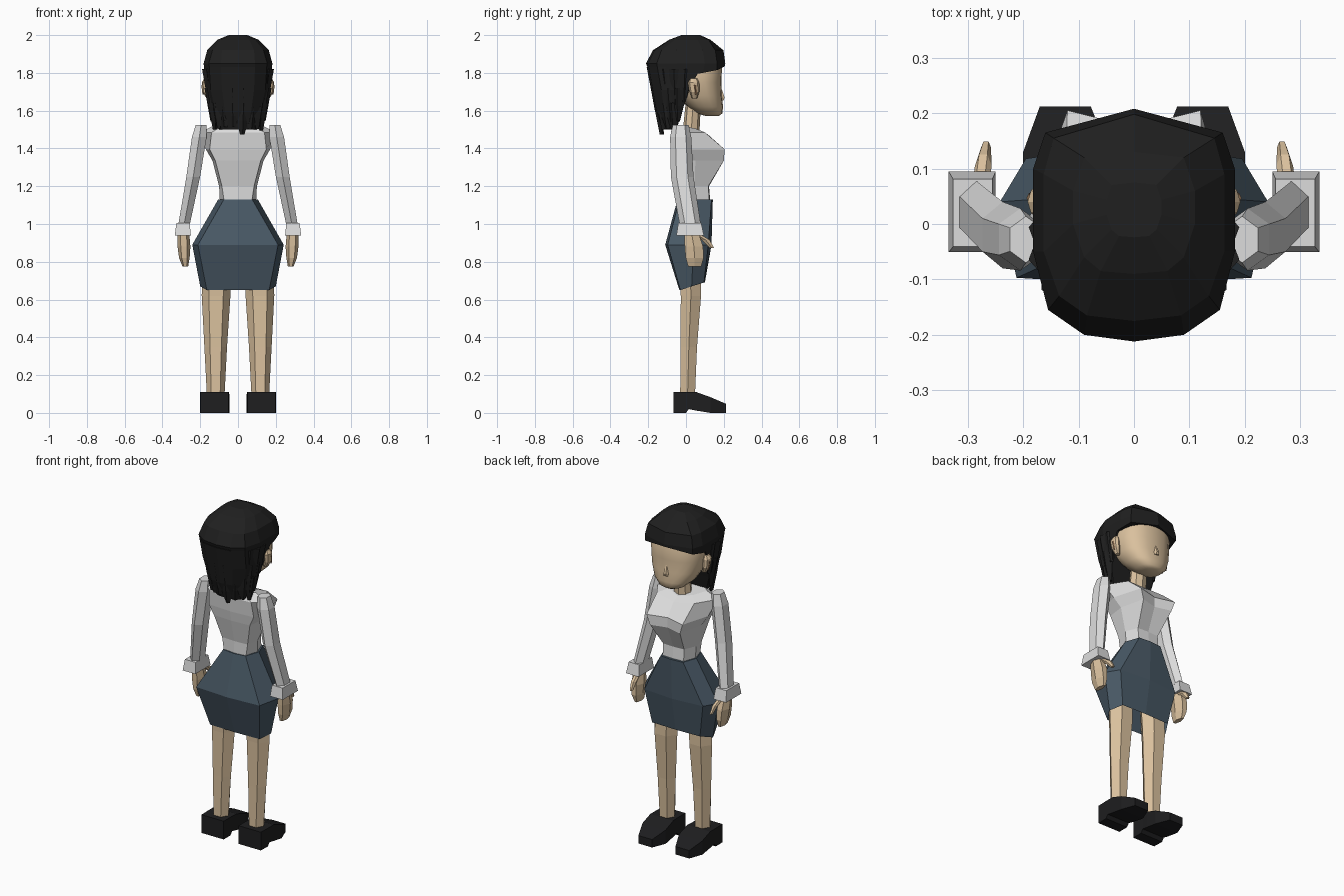
import bpy, bmesh, math, random
random.seed(4)


def material(name, rgb):
    m = bpy.data.materials.new(name)
    m.diffuse_color = (*rgb, 1)
    return m


SKIN = material("skin", (0.70, 0.53, 0.34))
EAR = material("ear_shadow", (0.22, 0.13, 0.07))
HAIR = material("black_hair", (0.014, 0.014, 0.014))
SHIRT = material("white_shirt", (0.72, 0.72, 0.72))
SKIRT = material("blue_grey_skirt", (0.065, 0.098, 0.13))
SHOE = material("black_shoe", (0.013, 0.013, 0.014))


def loft(name, ring_sets, mat, mirror=False, smooth=False, cap_start=True, cap_end=True):
    """Skin one or more lists of equal-length rings into one object."""
    bm = bmesh.new()
    for rings in ring_sets:
        vs = [[bm.verts.new(p) for p in r] for r in rings]
        n = len(vs[0])
        for a, b in zip(vs, vs[1:]):
            for i in range(n):
                j = (i + 1) % n
                bm.faces.new((a[i], a[j], b[j], b[i]))
        if cap_start:
            bm.faces.new(vs[0][::-1])
        if cap_end:
            bm.faces.new(vs[-1])
    bmesh.ops.recalc_face_normals(bm, faces=bm.faces[:])
    me = bpy.data.meshes.new(name)
    bm.to_mesh(me)
    bm.free()
    me.materials.append(mat)
    for p in me.polygons:
        p.use_smooth = smooth
    ob = bpy.data.objects.new(name, me)
    bpy.context.collection.objects.link(ob)
    if mirror:
        ob.modifiers.new("mirror", 'MIRROR').use_mirror_merge = False
    return ob


def sym(z, pts):
    """Full ring from a right half running back centre to front centre."""
    full = list(pts) + [(-p[0],) + tuple(p[1:]) for p in pts[-2:0:-1]]
    return [(p[0], p[1], p[2] if len(p) > 2 else z) for p in full]


def oval(z, cx, cy, rx, ry, n=6, turn=0.0):
    return [(cx + rx * math.cos(turn + i * math.tau / n),
             cy + ry * math.sin(turn + i * math.tau / n), z) for i in range(n)]


def limb(name, secs, mat, n=6, turn=0.0):
    return loft(name, [[oval(*s, n, turn) for s in secs]], mat, mirror=True)


# Shoes: box sections along y (y, inner x, outer x, bottom z, top z)
shoe = [(-.065, .05, .198, 0, .11), (0, .05, .2, 0, .11), (.015, .05, .2, .02, .11),
        (.055, .047, .2, .012, .11), (.13, .045, .2, 0, .083), (.212, .078, .17, 0, .048)]
loft("shoe", [[[(a, y, b), (c, y, b), (c, y, t), (a, y, t)] for y, a, c, b, t in shoe]],
     SHOE, mirror=True)

# Legs
limb("leg", [(.08, .118, .008, .046, .045), (.35, .118, .015, .06, .05),
             (.62, .116, .026, .076, .062), (.85, .11, .02, .08, .065)], SKIN, 6)

# Skirt, open below, hem a little higher in front
loft("skirt", [[
    sym(.65, [(0, -.035), (.165, -.03), (.2, .03, .67), (.16, .095, .69), (0, .1, .69)]),
    sym(.89, [(0, -.11), (.212, -.097), (.242, .04), (.195, .118), (0, .135)]),
    sym(1.13, [(0, -.045), (.075, -.035), (.105, .05), (.075, .135), (0, .142)]),
]], SKIRT, cap_start=False)

# Blouse body
loft("blouse", [[
    sym(1.10, [(0, -.04), (.07, -.03), (.095, .05), (.07, .125), (0, .13)]),
    sym(1.20, [(0, -.035), (.085, -.03), (.1, .045), (.07, .118), (0, .122)]),
    sym(1.335, [(0, -.065), (.12, -.058), (.135, .05), (.1, .2), (0, .175)]),
    sym(1.395, [(0, -.075), (.15, -.065), (.17, .03), (.12, .205), (0, .175)]),
    sym(1.485, [(0, -.08), (.14, -.075), (.2, -.02), (.125, .1), (0, .12, 1.47)]),
    sym(1.52, [(0, -.065), (.08, -.06), (.13, -.015), (.08, .05, 1.505), (0, .08, 1.49)]),
]], SHIRT)

# Sleeves, cuffs, hands and thumbs
limb("sleeve", [(1.525, .195, -.028, .033, .042), (1.46, .205, -.028, .045, .056),
                (1.25, .237, -.02, .042, .06), (1.0, .285, .022, .035, .056)], SHIRT, 6, math.pi / 6)
limb("cuff", [(1.005, .291, .02, .05, .086), (.94, .292, .022, .06, .103)], SHIRT, 4, math.pi / 4)
limb("hand", [(.96, .289, .028, .03, .042), (.88, .286, .042, .034, .056),
              (.82, .284, .046, .028, .055), (.775, .279, .046, .015, .04)], SKIN, 6)
limb("thumb", [(.945, .278, .055, .016, .025), (.915, .272, .105, .015, .024),
               (.872, .267, .138, .009, .013)], SKIN, 6)

# Neck
loft("neck", [[oval(1.46, 0, .025, .055, .045, 8), oval(1.66, 0, .04, .045, .04, 8)]], SKIN)


# Head: squarish smooth rings (z, half width, back y, front y)
def head_ring(z, rx, yb, yf, n=20):
    pts = []
    for i in range(n):
        a = i * math.tau / n
        c, s = math.cos(a), math.sin(a)
        pts.append((rx * math.copysign(abs(c) ** .85, c),
                    (yb + yf) / 2 + (yf - yb) / 2 * math.copysign(abs(s) ** .85, s), z))
    return pts


loft("head", [[head_ring(*r) for r in [
    (1.573, .04, .10, .175), (1.585, .075, .06, .192), (1.62, .115, .01, .196),
    (1.68, .147, -.05, .19), (1.75, .162, -.09, .188), (1.83, .165, -.1, .19),
    (1.92, .13, -.09, .15)]]], SKIN, smooth=True)
loft("nose", [[oval(1.655, 0, .185, .018, .017), oval(1.67, 0, .188, .016, .019),
               oval(1.72, 0, .18, .007, .008)]], SKIN)

# Ears with a thin dark hollow
limb("ear", [(1.665, .155, .045, .012, .014), (1.70, .168, .045, .02, .026),
             (1.75, .17, .04, .022, .03), (1.77, .165, .04, .014, .02)], SKIN, 8)
limb("ear_hollow", [(1.685, .184, .053, .004, .006), (1.735, .19, .047, .004, .008)], EAR, 4)

# Hair cap with fringe
crown = [(0, -.09), (.06, -.085), (.09, -.06), (.11, 0), (.11, .06), (.09, .12), (0, .13)]
loft("hair_cap", [[
    sym(1.82, [(0, -.2), (.09, -.19), (.15, -.15), (.176, -.05, 1.78), (.176, .09, 1.80),
               (.16, .165, 1.815), (0, .205, 1.835)]),
    sym(1.85, [(0, -.212), (.09, -.2), (.155, -.155), (.182, -.05), (.182, .1),
               (.16, .165), (0, .208)]),
    sym(1.92, [(0, -.175), (.085, -.165), (.135, -.13), (.163, -.05), (.163, .09),
               (.145, .155), (0, .198)]),
    sym(1.975, crown),
    sym(2.0, [(x * .45, .03 + (y - .03) * .45) for x, y in crown]),
]], HAIR)

# Hair mass behind the face and neck
loft("back_hair", [[
    sym(1.50, [(0, -.13), (.05, -.125), (.085, -.10), (.1, -.07), (.1, -.05), (0, -.05)]),
    sym(1.60, [(0, -.165), (.07, -.155), (.12, -.115), (.145, -.06), (.14, -.02), (0, -.02)]),
    sym(1.71, [(0, -.185), (.085, -.175), (.145, -.13), (.17, -.06), (.165, .015), (0, .015)]),
    sym(1.83, [(0, -.208), (.09, -.197), (.152, -.152), (.178, -.05), (.178, .08), (0, .08)]),
]], HAIR)


# Jagged locks in three tiers around the back and sides
def lock(a, top, tip):
    rings = []
    for t, w in ((0, .03), (.55, .033), (1, .012)):
        z = top + (tip - top) * t
        f = (z - 1.48) / .34
        rx, ry = .125 + .05 * f, .095 + .055 * f
        c, s = math.cos(a), math.sin(a)
        x, y = rx * s, -.035 - ry * c
        d = .018 - .006 * t
        rings.append([(x + c * w, y + s * w, z), (x + s * d, y - c * d, z),
                      (x - c * w, y - s * w, z), (x - s * d, y + c * d, z)])
    return rings


locks = []
for top, tip, spread, count in ((1.82, 1.64, 100, 11), (1.72, 1.55, 85, 10), (1.64, 1.49, 72, 8)):
    for i in range(count):
        a = math.radians(-spread + 2 * spread * i / (count - 1))
        locks.append(lock(a, top, tip + random.uniform(-.02, .03)))
loft("hair_locks", locks, HAIR)
